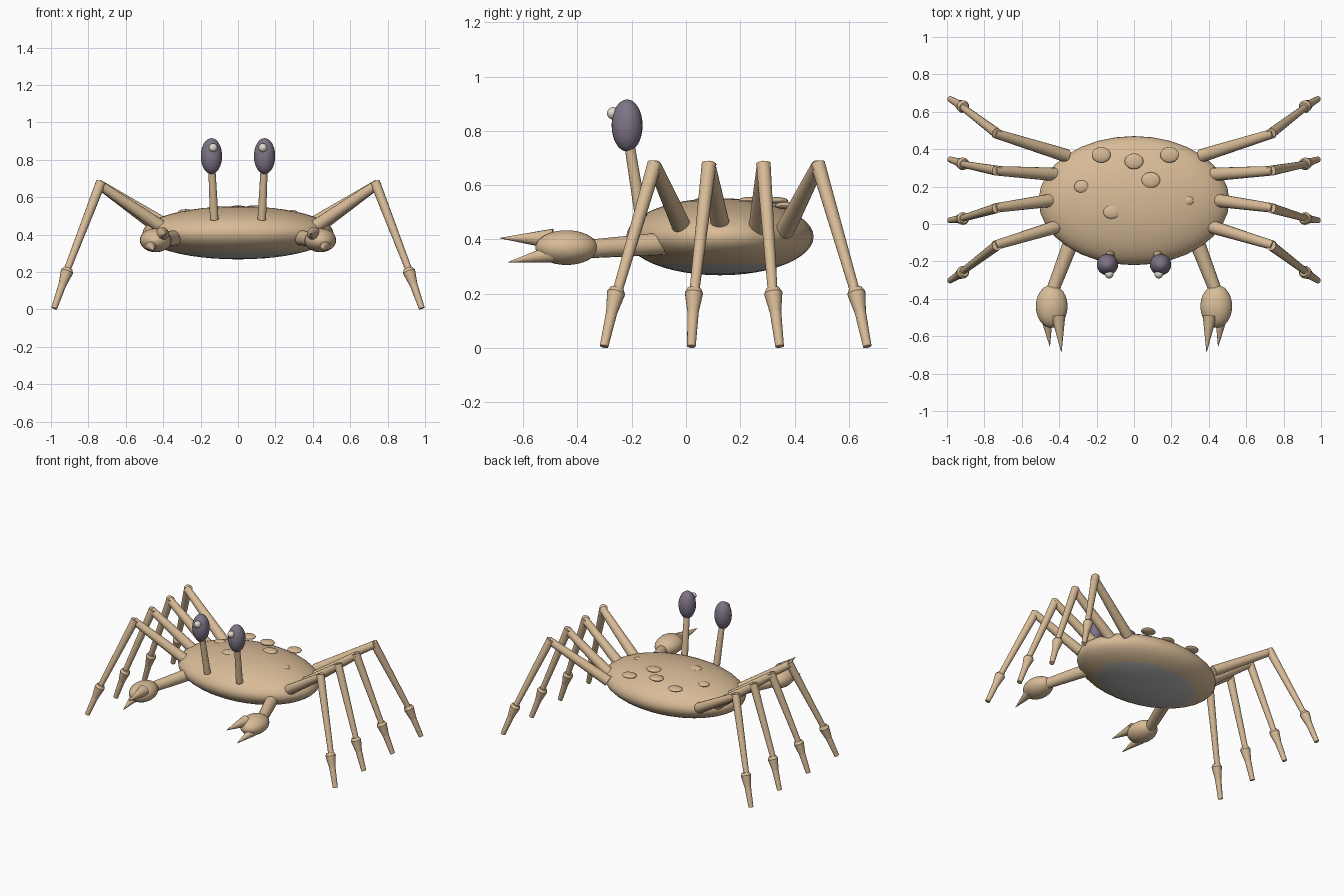
import bpy
import math
from mathutils import Vector

cube = bpy.data.objects.get("Cube")
if cube:
    bpy.data.objects.remove(cube)


def material(name, colour):
    m = bpy.data.materials.new(name)
    m.use_nodes = True
    m.diffuse_color = (*colour, 1)
    m.node_tree.nodes["Principled BSDF"].inputs["Base Color"].default_value = (*colour, 1)
    return m


SHELL = material("sandy shell", (0.69, 0.50, 0.31))
BELLY = material("grey belly", (0.48, 0.48, 0.46))
EYE = material("purple grey eye", (0.21, 0.175, 0.235))
GLINT = material("ivory glint", (0.75, 0.71, 0.60))


def finish(name, mat):
    ob = bpy.context.object
    ob.name = name
    ob.data.materials.append(mat)
    bpy.ops.object.shade_smooth_by_angle(angle=math.radians(35))
    return ob


def ellipsoid(name, centre, radii, mat, segments=24, rings=16):
    bpy.ops.mesh.primitive_uv_sphere_add(segments=segments, ring_count=rings, radius=1, location=centre)
    bpy.context.object.scale = radii
    bpy.ops.object.transform_apply(location=False, rotation=False, scale=True)
    return finish(name, mat)


def limb(name, start, end, r1, r2, mat=SHELL, sides=16):
    """Tapered cylinder running between two points."""
    a, b = Vector(start), Vector(end)
    bpy.ops.mesh.primitive_cone_add(vertices=sides, radius1=r1, radius2=r2, depth=(b - a).length,
                                    location=(a + b) / 2,
                                    rotation=(b - a).to_track_quat('Z', 'Y').to_euler())
    return finish(name, mat)


# Body, with the lowest rings coloured as the belly
body = ellipsoid("body", (0, 0.125, 0.41), (0.51, 0.345, 0.142), SHELL, 32, 24)
body.data.materials.append(BELLY)
for face in body.data.polygons:
    if face.center.z < -0.1:
        face.material_index = 1

# Flat bumps on the shell: x, y, z, radius
bumps = [(-0.175, 0.37, 0.525, 0.05), (0, 0.335, 0.542, 0.05), (0.19, 0.37, 0.525, 0.05),
         (0.09, 0.235, 0.543, 0.05), (-0.28, 0.2, 0.522, 0.04), (-0.12, 0.065, 0.54, 0.045),
         (0.29, 0.125, 0.518, 0.03)]
for x, y, z, r in bumps:
    ellipsoid("shell_bump", (x, y, z), (r, 0.84 * r, 0.014), SHELL)

# Leg rows from front to back: hip x, then y of hip, knee, ankle and foot
leg_rows = [(0.40, -0.01, -0.115, -0.255, -0.302), (0.42, 0.13, 0.085, 0.03, 0.02),
            (0.42, 0.265, 0.285, 0.32, 0.345), (0.36, 0.365, 0.485, 0.625, 0.668)]

for side, s in (("left", 1), ("right", -1)):
    # Walking legs
    for i, (hx, hip, knee, ankle, foot) in enumerate(leg_rows, 1):
        tag = f"{side}_leg_{i}"
        limb(tag + "_upper", (s * hx, hip, 0.435), (s * 0.745, knee, 0.67), 0.036, 0.025)
        limb(tag + "_shin", (s * 0.733, knee, 0.68), (s * 0.918, ankle, 0.2), 0.027, 0.018)
        # Foot flares out just below the ankle
        a, f = Vector((s * 0.91, ankle, 0.215)), Vector((s * 0.983, foot, 0.006))
        lip = a.lerp(f, 0.06)
        limb(tag + "_foot_collar", a.lerp(f, -0.02), lip, 0.025, 0.034)
        mid = a.lerp(f, 0.4)
        limb(tag + "_foot_top", lip, mid, 0.034, 0.021)
        limb(tag + "_foot_tip", mid, f, 0.021, 0.016)

    # Claw arm, palm and two pincers
    limb(side + "_arm", (s * 0.33, -0.08, 0.385), (s * 0.437, -0.36, 0.365), 0.042, 0.034)
    ellipsoid(side + "_palm", (s * 0.44, -0.44, 0.37), (0.085, 0.115, 0.064), SHELL)
    limb(side + "_upper_pincer", (s * 0.405, -0.49, 0.402), (s * 0.388, -0.685, 0.405), 0.038, 0.001)
    limb(side + "_lower_pincer", (s * 0.468, -0.49, 0.348), (s * 0.45, -0.655, 0.316), 0.034, 0.001)

    # Eye on its stalk
    limb(side + "_eye_stalk", (s * 0.127, -0.165, 0.48), (s * 0.14, -0.21, 0.76), 0.023, 0.019)
    ellipsoid(side + "_eye", (s * 0.142, -0.217, 0.82), (0.057, 0.057, 0.096), EYE)
    ellipsoid(side + "_eye_glint", (s * 0.133, -0.268, 0.865), (0.023, 0.023, 0.023), GLINT)
